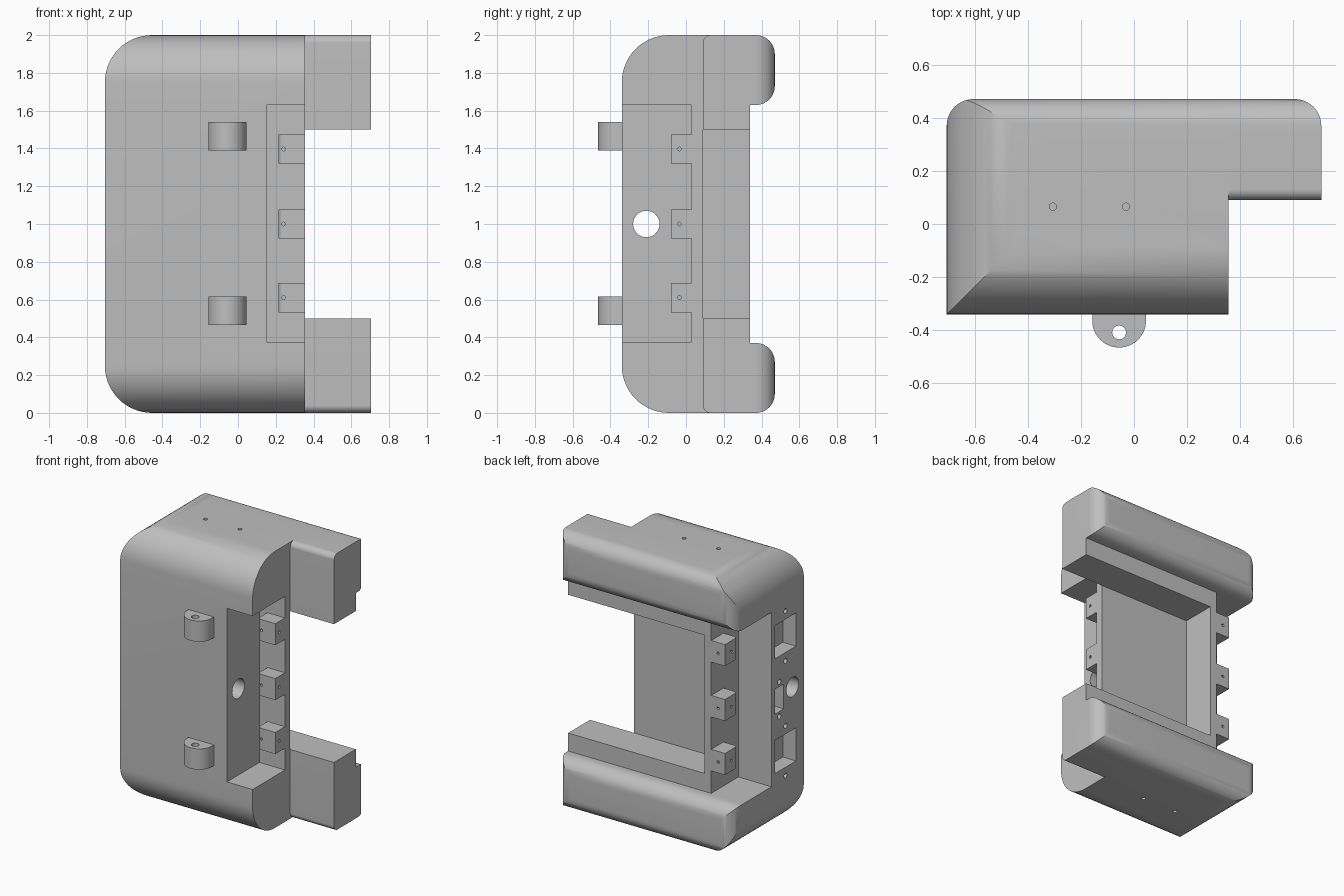
import bpy, bmesh
from math import radians, sin, cos, tan, pi
from mathutils import Vector

old = bpy.data.objects.get("Cube")
if old:
    bpy.data.objects.remove(old, do_unlink=True)

grey = bpy.data.materials.new("light_grey")
grey.use_nodes = True
grey.diffuse_color = (0.52, 0.52, 0.52, 1)
grey.node_tree.nodes["Principled BSDF"].inputs["Base Color"].default_value = grey.diffuse_color


def rounded(corners, steps=14):
    """Outline from (u, v, radius) corners, with arcs where radius > 0."""
    out, n = [], len(corners)
    for i, (u, v, r) in enumerate(corners):
        p = Vector((u, v))
        if r == 0:
            out.append(p)
            continue
        a = (Vector(corners[i - 1][:2]) - p).normalized()
        b = (Vector(corners[(i + 1) % n][:2]) - p).normalized()
        centre = p + (a + b) * r          # square corners only
        for k in range(steps + 1):
            t = k / steps * pi / 2
            out.append(centre - b * r * cos(t) - a * r * sin(t))
    return out


def circle(u, v, r, n=32):
    return [(u + r * cos(2 * pi * k / n), v + r * sin(2 * pi * k / n)) for k in range(n)]


def prism(name, outline, axis, lo, hi):
    """Extrude an outline along an axis; the outline uses the other two axes in order."""
    def place(p, c):
        q = [p[0], p[1]]
        q.insert("xyz".index(axis), c)
        return q
    bm = bmesh.new()
    a = [bm.verts.new(place(p, lo)) for p in outline]
    b = [bm.verts.new(place(p, hi)) for p in outline]
    bm.faces.new(a)
    bm.faces.new(b[::-1])
    for i in range(len(a)):
        j = (i + 1) % len(a)
        bm.faces.new((a[i], b[i], b[j], a[j]))
    bmesh.ops.recalc_face_normals(bm, faces=bm.faces)
    me = bpy.data.meshes.new(name)
    bm.to_mesh(me)
    bm.free()
    ob = bpy.data.objects.new(name, me)
    bpy.context.collection.objects.link(ob)
    me.materials.append(grey)
    return ob


def box(name, x0, x1, y0, y1, z0, z1):
    return prism(name, [(x0, y0), (x1, y0), (x1, y1), (x0, y1)], "z", z0, z1)


def select(ob):
    bpy.ops.object.select_all(action="DESELECT")
    ob.select_set(True)
    bpy.context.view_layer.objects.active = ob


def combine(ob, tool, mode="DIFFERENCE"):
    select(ob)
    mod = ob.modifiers.new("cut", "BOOLEAN")
    mod.operation, mod.object, mod.solver = mode, tool, "EXACT"
    bpy.ops.object.modifier_apply(modifier=mod.name)
    bpy.data.objects.remove(tool, do_unlink=True)


def finish(ob):
    select(ob)
    bpy.ops.object.shade_smooth_by_angle(angle=radians(30))


W, S = 0.705, 0.355            # half width, inner side of the arms
F, B, P, R = -0.34, 0.47, 0.34, 0.09   # front, back, back plate, arm front
LO, HI = 0.37, 1.63            # inner edges of the end caps

# Main body: side profile trimmed by front and top profiles
side = rounded([(F, 0, .25), (B, 0, .1), (B, LO, .1), (P, LO, 0),
                (P, HI, 0), (B, HI, .1), (B, 2, .1), (F, 2, .25)])
body = prism("main_body", side, "x", -W, S)
front = rounded([(-W, 0, .25), (1, 0, 0), (1, 2, 0), (-W, 2, .25)])
combine(body, prism("trim", front, "y", -1, 1), "INTERSECT")
plan = rounded([(-W, -1, 0), (1, -1, 0), (1, B, 0), (-W, B, .1)])
combine(body, prism("trim", plan, "z", -1, 3), "INTERSECT")

# Large bay open to the back and side, and the two corner recesses
combine(body, box("bay", -.385, 1, R, 1, .5, 1.5))
combine(body, box("front_recess", .15, 1, -1, .03, .375, HI))
combine(body, box("back_recess", -1, -.44, .03, .4, LO, HI))

# Cable hole right through, and screw holes in both ends
combine(body, prism("cable_hole", circle(-.21, 1, .07), "x", -1, 1))
for x in (-.305, -.03):
    for z in (0, 2):
        combine(body, prism("screw_hole", circle(x, .065, .014, 16), "z", z - .06, z + .06))

# Socket openings with screw holes on the right side
for y, z, w, h, gap in ((-.13, 1.4, .24, .24, .18), (-.06, .97, .1, .18, .125), (-.13, .57, .24, .24, .18)):
    combine(body, box("socket", -1, -.6, y - w / 2, y + w / 2, z - h / 2, z + h / 2))
    for s in (-1, 1):
        combine(body, prism("socket_screw", circle(y, z + s * gap, .018, 16), "x", -1, -.64))
finish(body)

# Arms at the two ends, mirrored about mid height
for name, flip in (("upper_arm", False), ("lower_arm", True)):
    shape = [(R, 1.5, 0), (P, 1.5, 0), (P, HI, 0), (B, HI, .1), (B, 2, .1), (R, 2, .04)]
    if flip:
        shape = [(u, 2 - v, r) for u, v, r in shape]
    arm = prism(name, rounded(shape), "x", S, W)
    end = rounded([(-1, -1, 0), (W, -1, 0), (W, B, .1), (-1, B, 0)])
    combine(arm, prism("trim", end, "z", -1, 3), "INTERSECT")
    finish(arm)

# Fixing blocks in both recesses
for i, z in enumerate((.61, 1.0, 1.397)):
    z0, z1 = z - .078, z + .078
    outline = rounded([(.215, -.08, .03), (S, -.08, 0), (S, .03, 0), (.215, .03, 0)])
    block = prism(f"front_block_{i + 1}", outline, "z", z0, z1)
    combine(block, prism("hole", circle(.242, z, .01, 12), "y", -.2, -.03))
    combine(block, prism("hole", circle(-.035, z, .01, 12), "x", .3, .5))
    finish(block)
    outline = rounded([(-.55, .2, .03), (-.44, .2, 0), (-.44, P, 0), (-.55, P, 0)])
    block = prism(f"back_block_{i + 1}", outline, "z", z0, z1)
    combine(block, prism("hole", circle(-.495, z, .01, 12), "y", .28, .5))
    combine(block, prism("hole", circle(.27, z, .01, 12), "x", -.7, -.5))
    finish(block)

# Rounded lugs on the front
for name, z in (("lower_lug", .54), ("upper_lug", 1.465)):
    outline = rounded([(-.157, F, 0), (-.157, -.465, .101), (.045, -.465, .101), (.045, F, 0)])
    lug = prism(name, outline, "z", z - .075, z + .075)
    combine(lug, prism("hole", circle(-.056, -.408, .026), "z", 0, 2))
    finish(lug)
